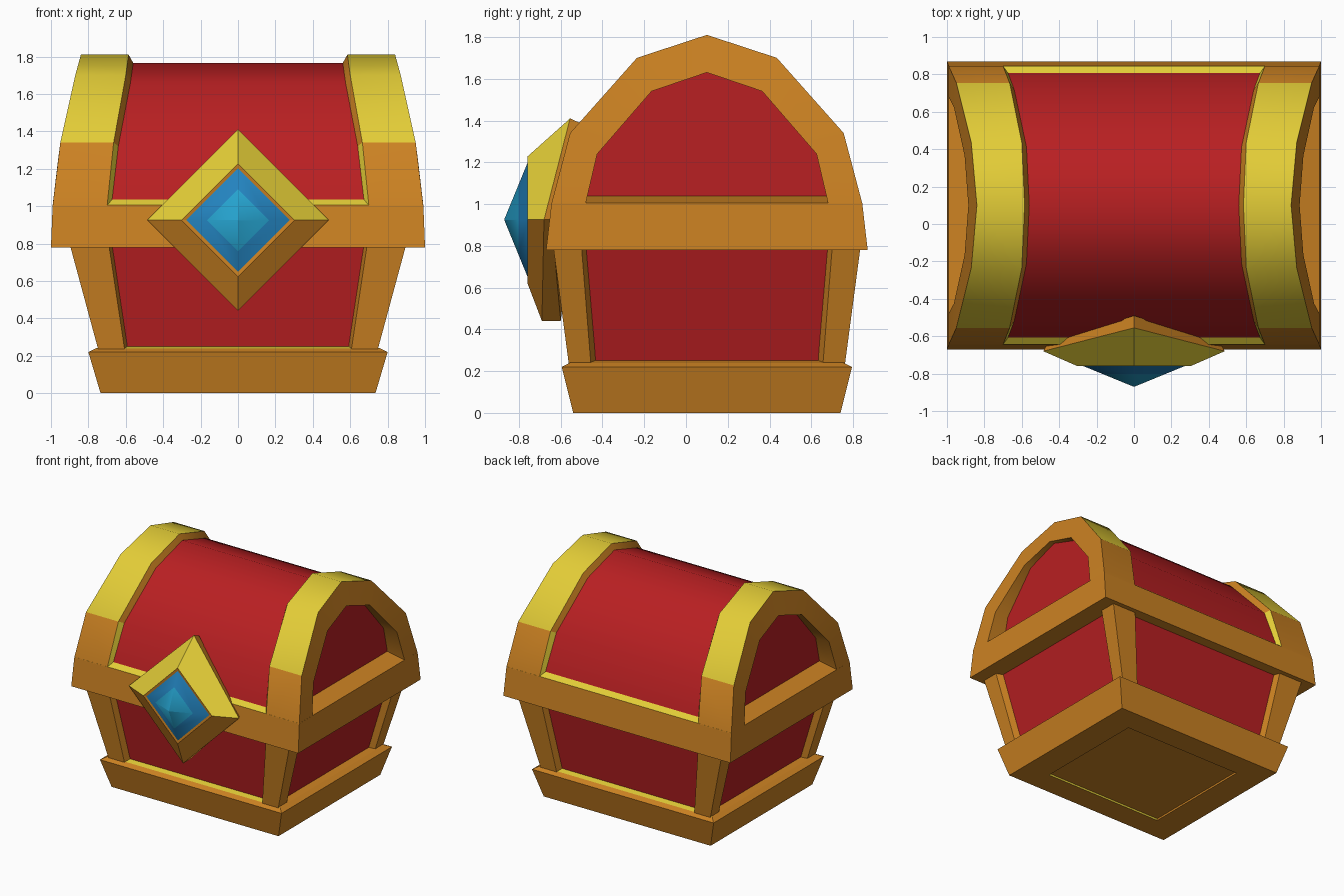
import bpy, bmesh, math

if "Cube" in bpy.data.objects:
    bpy.data.objects.remove(bpy.data.objects["Cube"])

CY = 0.10  # depth centre of the chest itself (the gem sticks out in front)


def material(name, rgb):
    m = bpy.data.materials.new(name)
    m.diffuse_color = (*rgb, 1)
    m.use_nodes = True
    m.node_tree.nodes["Principled BSDF"].inputs["Base Color"].default_value = m.diffuse_color
    return m


MATS = [material("red", (0.485, 0.014, 0.016)),
        material("orange", (0.60, 0.222, 0.016)),
        material("yellow", (0.77, 0.61, 0.038)),
        material("blue", (0.017, 0.232, 0.53)),
        material("light_blue", (0.019, 0.37, 0.63))]
RED, ORANGE, YELLOW, BLUE, LIGHT = range(5)


def loft(name, rings, mat, closed=True, caps=(None, None), y=CY, mirror="",
         smooth=0, extra=()):
    """Skin a row of rings; mat(i, j) gives the colour of band i, segment j.
    extra holds lists of (ring, index) corners with a colour."""
    bm = bmesh.new()
    vs = [[bm.verts.new(p) for p in r] for r in rings]
    n = len(rings[0])
    for i in range(len(rings) - 1):
        for j in range(n if closed else n - 1):
            k = (j + 1) % n
            f = bm.faces.new((vs[i][j], vs[i][k], vs[i + 1][k], vs[i + 1][j]))
            f.material_index = mat(i, j)
    for ring, c in zip((vs[0], vs[-1]), caps):
        if c is not None:
            bm.faces.new(ring).material_index = c
    for corners, c in extra:
        pts = []
        for i, j in corners:
            if vs[i][j] not in pts:
                pts.append(vs[i][j])
        bm.faces.new(pts).material_index = c
    bmesh.ops.recalc_face_normals(bm, faces=bm.faces)
    if smooth:
        for f in bm.faces:
            f.smooth = True
        for e in bm.edges:
            e.smooth = len(e.link_faces) == 2 and e.calc_face_angle() < math.radians(smooth)
    me = bpy.data.meshes.new(name)
    bm.to_mesh(me)
    bm.free()
    for m in MATS:
        me.materials.append(m)
    ob = bpy.data.objects.new(name, me)
    ob.location.y = y
    bpy.context.collection.objects.link(ob)
    if mirror:
        mod = ob.modifiers.new("mirror", "MIRROR")
        mod.use_axis = ("x" in mirror, "y" in mirror, False)
    return ob


def rect(hx, hy, z):
    return [(-hx, -hy, z), (hx, -hy, z), (hx, hy, z), (-hx, hy, z)]


def arch(half):
    """Complete a half profile (last point on the axis) by reflection."""
    return half + [(-y, z) for y, z in reversed(half[:-1])]


def lerp(table, z):
    for (z0, a), (z1, b) in zip(table, table[1:]):
        if z <= z1:
            return a + (b - a) * (z - z0) / (z1 - z0)
    return table[-1][1]


# plinth: flared block, shallow recess below, sloped ledge yellow at front and back
loft("plinth", [rect(.515, .45, .015), rect(.515, .45, 0), rect(.735, .64, 0),
                rect(.80, .695, .22), rect(.76, .655, .24), rect(.68, .58, .258)],
     lambda i, j: YELLOW if i in (0, 4) and j % 2 == 0 else ORANGE,
     caps=(ORANGE, ORANGE))

# red body panels
loft("body", [rect(.695, .605, .20), rect(.85, .69, .80)], lambda i, j: RED,
     caps=(RED, RED))

# corner posts
post_low = [(.745, -.66), (.605, -.66), (.585, -.60), (.585, -.525), (.69, -.525), (.745, -.555)]
post_top = [(.898, -.735), (.69, -.735), (.67, -.68), (.67, -.575), (.84, -.575), (.898, -.60)]
loft("corner_posts", [[(x, y, .225) for x, y in post_low],
                      [(x, y, .79) for x, y in post_top]],
     lambda i, j: ORANGE, caps=(ORANGE, ORANGE), mirror="xy")

# lid rail with a raised ledge that runs in to the recessed panels
loft("lid_rail", [rect(1.0, .77, .78), rect(.991, .744, 1.005), rect(.84, .70, 1.04)],
     lambda i, j: YELLOW if i == 1 and j % 2 == 0 else ORANGE, caps=(ORANGE, ORANGE))

# lid profiles: outer arch, recessed red shell, opening in the ends
outer = arch([(-.745, 1.00), (-.655, 1.34), (-.335, 1.70), (0, 1.81)])
shell = arch([(-.711, 1.02), (-.617, 1.32), (-.312, 1.66), (0, 1.765)])
opening = arch([(-.58, 1.005), (-.525, 1.24), (-.265, 1.54), (0, 1.63)])
end_x = [(.78, 1.0), (1.03, .99), (1.34, .95), (1.70, .87), (1.81, .84)]
inner_x = [(1.00, .70), (1.34, .665), (1.70, .60), (1.81, .585)]

wall = [(lerp(inner_x, o[1]) - .025, *s) for o, s in zip(outer, shell)]
rings = [wall,
         [(lerp(inner_x, z), y, z) for y, z in outer],
         [(lerp(end_x, z), y, z) for y, z in outer],
         [(lerp(end_x, z), y, z) for y, z in opening],
         [(.845, y, z) for y, z in opening]]


def band_colour(i, j):
    foot = j in (0, 5)          # lowest segment at front and back
    if i == 0:
        return YELLOW if foot else ORANGE
    if i == 1:
        return ORANGE if foot else YELLOW
    return ORANGE


# end bands with the upright, recessed red end panels
end_panel = [([(4, j), (4, j + 1), (4, 5 - j), (4, 6 - j)], RED) for j in range(3)]
loft("lid_bands", rings, band_colour, closed=False, mirror="x", smooth=42,
     extra=end_panel)

# curved red lid between the bands
loft("lid_shell", [wall, [(-x, y, z) for x, y, z in wall]], lambda i, j: RED,
     closed=False, smooth=50)

# diamond clasp frame
CZ = .925


def diamond(h, y):
    return [(0, y, CZ + h), (h, y, CZ), (0, y, CZ - h), (-h, y, CZ)]


back = [(0, -.49, 1.38), (.465, -.645, CZ), (0, -.60, .44), (-.465, -.645, CZ)]
rim = [(0, -.555, 1.41), (.485, -.68, CZ), (0, -.69, .44), (-.485, -.68, CZ)]
loft("clasp_frame", [back, rim, diamond(.302, -.76), diamond(.275, -.757)],
     lambda i, j: YELLOW if i == 1 and j in (0, 3) else ORANGE,
     caps=(ORANGE, ORANGE), y=0)

# faceted gem with a lighter heart
loft("gem", [diamond(.28, -.756), diamond(.165, -.803), diamond(.002, -.87)],
     lambda i, j: LIGHT if i else BLUE, caps=(BLUE, LIGHT), y=0, smooth=60)
